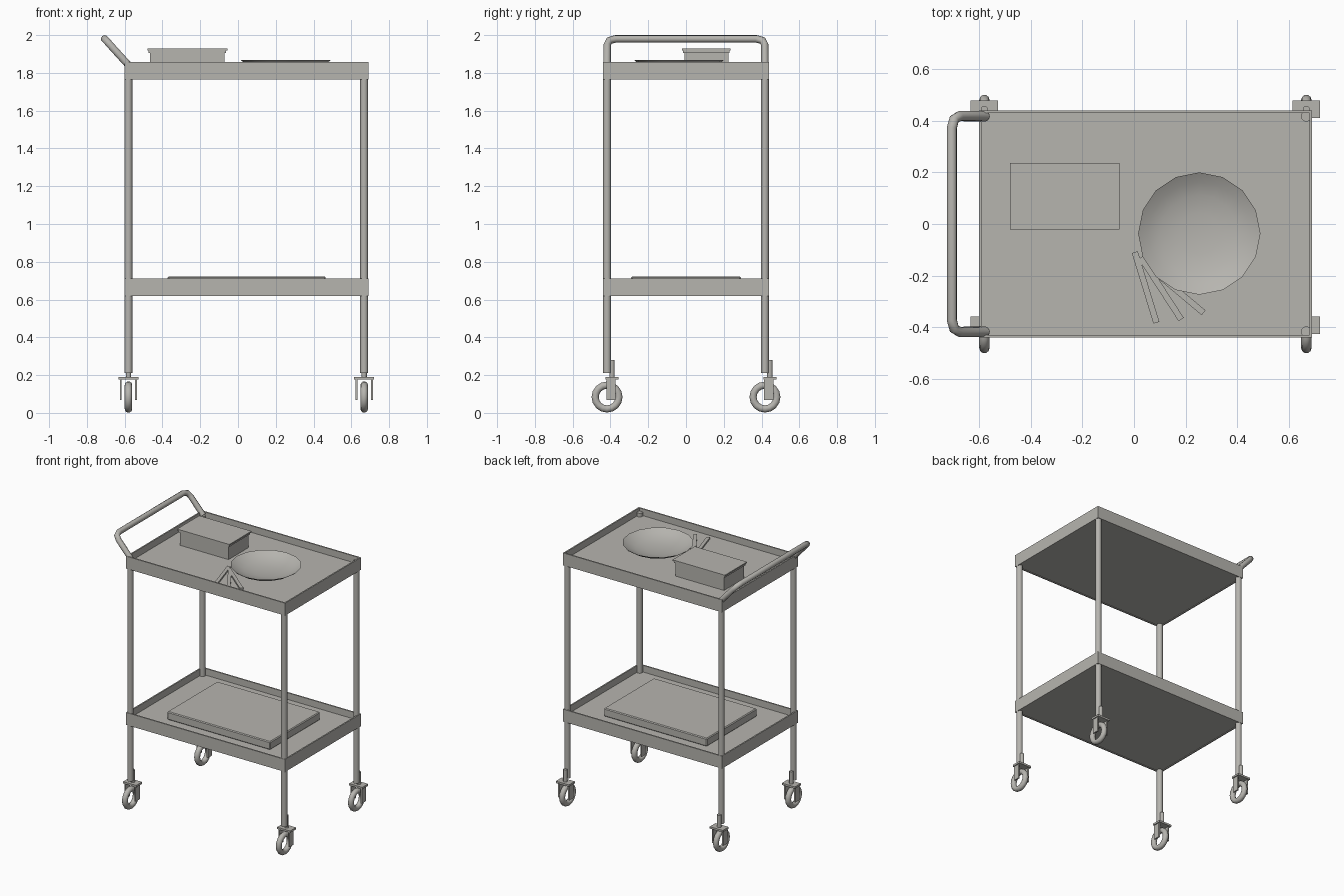
import bpy, bmesh, math
from mathutils import Vector

if "Cube" in bpy.data.objects:
    bpy.data.objects.remove(bpy.data.objects["Cube"], do_unlink=True)

steel = bpy.data.materials.new("warm_grey_steel")
steel.use_nodes = True
GREY = (0.47, 0.46, 0.43, 1)
steel.diffuse_color = GREY
steel.node_tree.nodes["Principled BSDF"].inputs["Base Color"].default_value = GREY


def finish(name, bm, smooth=False):
    bmesh.ops.recalc_face_normals(bm, faces=bm.faces[:])
    mesh = bpy.data.meshes.new(name)
    bm.to_mesh(mesh)
    bm.free()
    mesh.materials.append(steel)
    obj = bpy.data.objects.new(name, mesh)
    bpy.context.collection.objects.link(obj)
    if smooth:
        bpy.ops.object.select_all(action="DESELECT")
        obj.select_set(True)
        bpy.context.view_layer.objects.active = obj
        bpy.ops.object.shade_smooth_by_angle(angle=math.radians(50))
    return obj


def box(name, lo, hi, turn=0):
    lo, hi = Vector(lo), Vector(hi)
    bm = bmesh.new()
    bmesh.ops.create_cube(bm, size=1)
    bmesh.ops.scale(bm, verts=bm.verts, vec=hi - lo)
    obj = finish(name, bm)
    obj.location = (lo + hi) / 2
    obj.rotation_euler.z = turn
    return obj


def rod(name, x, y, z0, z1, r, sides=16):
    bm = bmesh.new()
    bmesh.ops.create_cone(bm, cap_ends=True, segments=sides, radius1=r, radius2=r, depth=z1 - z0)
    obj = finish(name, bm, True)
    obj.location = (x, y, (z0 + z1) / 2)
    return obj


def lathe(name, profile, steps, axis, start, closed=False):
    """Spin a profile of points about an axis through the origin."""
    bm = bmesh.new()
    verts = [bm.verts.new(p) for p in profile]
    edges = [bm.edges.new(pair) for pair in zip(verts, verts[1:])]
    if closed:
        edges.append(bm.edges.new((verts[-1], verts[0])))
    bmesh.ops.spin(bm, geom=verts + edges, cent=(0, 0, 0), axis=axis, angle=math.tau, steps=steps)
    bmesh.ops.remove_doubles(bm, verts=bm.verts, dist=0.0005)
    obj = finish(name, bm, True)
    obj.location = start
    return obj


X0, X1, Y = -0.6, 0.69, 0.44
LEG_X, LEG_Y = (-0.58, 0.668), (-0.418, 0.418)
FLOOR = 0.042


# Trays: a raised floor inside four thin walls
def tray(name, z):
    top, t = z + 0.091, 0.01
    box(name + "_floor", (X0 + t, t - Y, z + 0.004), (X1 - t, Y - t, z + FLOOR))
    for side, s in (("front", -1), ("back", 1)):
        inner, outer = sorted((s * Y, s * (Y - t)))
        box(f"{name}_{side}_wall", (X0, inner, z), (X1, outer, top))
    for side, x in (("handle", X0), ("far", X1 - t)):
        box(f"{name}_{side}_wall", (x, t - Y, z), (x + t, Y - t, top))


UPPER, LOWER = 1.766, 0.62
tray("upper_tray", UPPER)
tray("lower_tray", LOWER)


# Legs with a swivel caster on each
def caster(name, x, y):
    py = y + 0.026
    rod(name + "_stem", x, py, 0.18, 0.28, 0.014, 12)
    box(name + "_plate", (x - 0.053, py - 0.034, 0.176), (x + 0.053, py + 0.034, 0.19))
    for s in (-1, 1):
        fx = x + s * 0.041
        box(f"{name}_fork", (fx - 0.005, py - 0.03, 0.068), (fx + 0.005, py + 0.018, 0.18))
    ring = [(0.02 * math.cos(a), 0, 0.063 + 0.02 * math.sin(a))
            for a in (math.tau * i / 10 for i in range(10))]
    lathe(name + "_wheel", ring, 16, (1, 0, 0), (x, y, 0.084), True)


for xn, x in zip(("handle_side", "far_side"), LEG_X):
    for yn, y in zip(("front", "back"), LEG_Y):
        rod(f"{yn}_{xn}_leg", x, y, 0.21, 1.835, 0.021)
        caster(f"{yn}_{xn}_caster", x, y)

# Push handle: bent tube leaning away from the tray
curve = bpy.data.curves.new("push_handle", "CURVE")
curve.dimensions = "3D"
curve.bevel_depth = 0.02
curve.bevel_resolution = 3
curve.use_fill_caps = True
half = [(-0.575, 0.418, 1.836), (-0.676, 0.418, 1.947), (-0.697, 0.406, 1.971), (-0.706, 0.372, 1.98)]
path = half + [(x, -y, z) for x, y, z in reversed(half)]
spline = curve.splines.new("POLY")
spline.points.add(len(path) - 1)
for point, co in zip(spline.points, path):
    point.co = (*co, 1)
curve.materials.append(steel)
handle = bpy.data.objects.new("push_handle", curve)
bpy.context.collection.objects.link(handle)

# Lidded box on the upper tray
deck = UPPER + FLOOR
box("box_body", (-0.465, -0.008, deck), (-0.071, 0.224, 1.91))
box("box_rim", (-0.474, -0.015, 1.905), (-0.063, 0.23, 1.919))
box("box_lid", (-0.48, -0.021, 1.919), (-0.056, 0.236, 1.928))

# Shallow bowl with a thin wall
bowl = [(0, 0, 0.006), (0.08, 0, 0.008), (0.15, 0, 0.02), (0.2, 0, 0.038), (0.237, 0, 0.06),
        (0.232, 0, 0.054), (0.197, 0, 0.032), (0.147, 0, 0.014), (0.08, 0, 0), (0, 0, 0)]
lathe("bowl", bowl, 16, (0, 0, 1), (0.253, -0.037, deck))

# Fan of three flat utensils tucked under the bowl
for i, (x, y, deg) in enumerate([(0.045, -0.246, 17), (0.105, -0.25, 33), (0.16, -0.252, 50)]):
    box(f"utensil_{i + 1}", (x - 0.012, y - 0.143, deck), (x + 0.012, y + 0.143, deck + 0.012),
        math.radians(deg))

# Flat case on the lower tray with softened edges
case = box("flat_case", (-0.372, -0.29, LOWER + FLOOR), (0.464, 0.29, 0.722))
bevel = case.modifiers.new("soft_edges", "BEVEL")
bevel.width = 0.006
bevel.segments = 1
